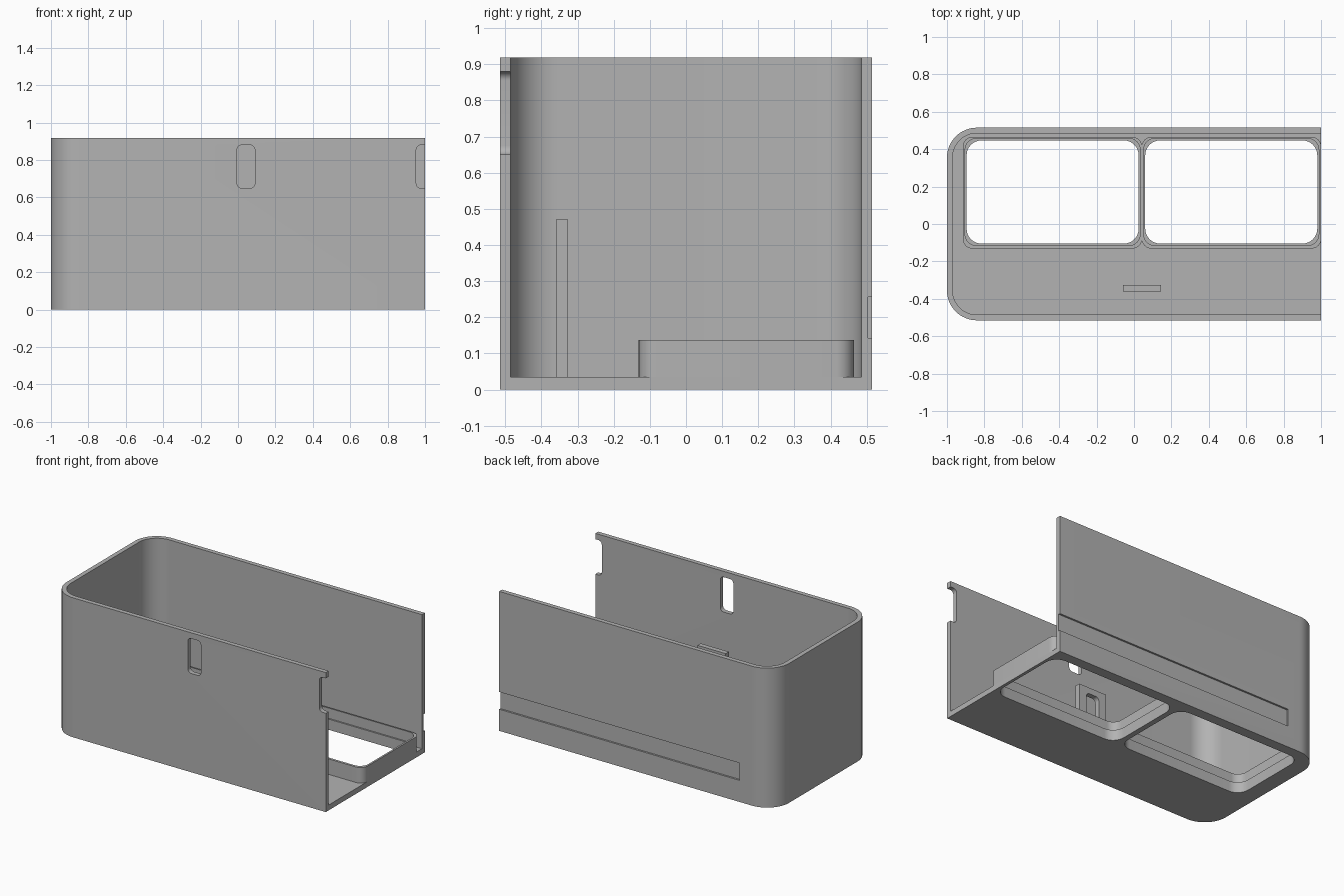
import bpy, bmesh, math

cube = bpy.data.objects.get("Cube")
if cube:
    bpy.data.objects.remove(cube, do_unlink=True)

grey = bpy.data.materials.new("plain_grey")
grey.use_nodes = True
COLOUR = (0.45, 0.45, 0.45, 1)
grey.diffuse_color = COLOUR
grey.node_tree.nodes["Principled BSDF"].inputs["Base Color"].default_value = COLOUR

WALL, HEIGHT, FLOOR, RIM_TOP = 0.03, 0.918, 0.035, 0.137
HALF_Y = 0.515


def outline(u0, u1, v0, v1, r_left, r_right):
    """Counter-clockwise rectangle with rounded left and right corners."""
    pts = []
    corners = [(u1, v1, -1, -1, r_right), (u0, v1, 1, -1, r_left),
               (u0, v0, 1, 1, r_left), (u1, v0, -1, 1, r_right)]
    for k, (u, v, su, sv, r) in enumerate(corners):
        if r == 0:
            pts.append((u, v))
            continue
        steps = 16 if r > 0.1 else 8
        for i in range(steps + 1):
            a = math.pi / 2 * (k + i / steps)
            pts.append((u + su * r + r * math.cos(a), v + sv * r + r * math.sin(a)))
    return pts


def prism(name, u, v, w, r_left=0, r_right=None, along_y=False):
    """Extrude a rounded rectangle along z, or along y for upright slots."""
    r_right = r_left if r_right is None else r_right
    bm = bmesh.new()
    base = [bm.verts.new((a, w[0], b) if along_y else (a, b, w[0]))
            for a, b in outline(*u, *v, r_left, r_right)]
    face = bm.faces.new(base)
    grown = bmesh.ops.extrude_face_region(bm, geom=[face])["geom"]
    depth = w[1] - w[0]
    bmesh.ops.translate(bm, vec=(0, depth, 0) if along_y else (0, 0, depth),
                        verts=[g for g in grown if isinstance(g, bmesh.types.BMVert)])
    bmesh.ops.recalc_face_normals(bm, faces=bm.faces)
    mesh = bpy.data.meshes.new(name)
    bm.to_mesh(mesh)
    bm.free()
    mesh.materials.append(grey)
    obj = bpy.data.objects.new(name, mesh)
    bpy.context.collection.objects.link(obj)
    return obj


def activate(obj):
    bpy.ops.object.select_all(action='DESELECT')
    obj.select_set(True)
    bpy.context.view_layer.objects.active = obj


def carve(obj, cutters):
    """Subtract each cutter and apply the result."""
    activate(obj)
    for cutter in cutters:
        mod = obj.modifiers.new("cut", 'BOOLEAN')
        mod.operation = 'DIFFERENCE'
        mod.solver = 'EXACT'
        mod.object = cutter
        bpy.ops.object.modifier_apply(modifier=mod.name)


def slot(x, z, y):
    """Rounded upright slot cutter."""
    return prism("slot_cutter", (x, x + 0.095), (z, z + 0.23), y, 0.025, along_y=True)


# Window openings: a narrow lower hole and a slightly wider recess above it
windows = [(-0.895, 0.025), (0.06, 0.98)]
holes = [prism("hole_cutter", w, (-0.105, 0.447), (-0.1, 0.3), 0.08) for w in windows]
recesses = [prism("recess_cutter", (a - 0.008, b + 0.008), (-0.115, 0.457),
                  (0.07, 0.3), 0.06) for a, b in windows]

# Open-ended shell with floor, front slots and a groove in the back
shell = prism("shell", (-1, 1), (-HALF_Y, HALF_Y), (0, HEIGHT), 0.16, 0)
cavity = prism("cavity_cutter", (-1 + WALL, 1.2), (WALL - HALF_Y, HALF_Y - WALL),
               (FLOOR, 1.2), 0.13, 0)
groove = prism("groove_cutter", (-0.75, 1.2), (0.503, 0.6), (0.142, 0.256))
front_slots = [slot(x, 0.65, (-0.6, -0.45)) for x in (-0.005, 0.953)]
carve(shell, [cavity, groove] + front_slots + holes)

# Raised rims around both windows
rims = []
for side, span, hole, recess in zip(("right", "left"), ((-0.915, 0.0425), (0.0425, 1)),
                                    holes, recesses):
    rim = prism(side + "_window_rim", span, (-0.131, 0.465), (FLOOR, RIM_TOP), 0.05)
    carve(rim, [hole, recess])
    rims.append(rim)

# Upright tab with a slot through it
tab = prism("slotted_tab", (-0.06, 0.145), (-0.36, -0.327), (FLOOR, 0.47))
tab_slot = slot(-0.005, 0.2, (-0.45, -0.25))
carve(tab, [tab_slot])

for cutter in holes + recesses + front_slots + [cavity, groove, tab_slot]:
    bpy.data.objects.remove(cutter, do_unlink=True)

for part in [shell, tab] + rims:
    activate(part)
    bpy.ops.object.shade_smooth_by_angle(angle=math.radians(30))
